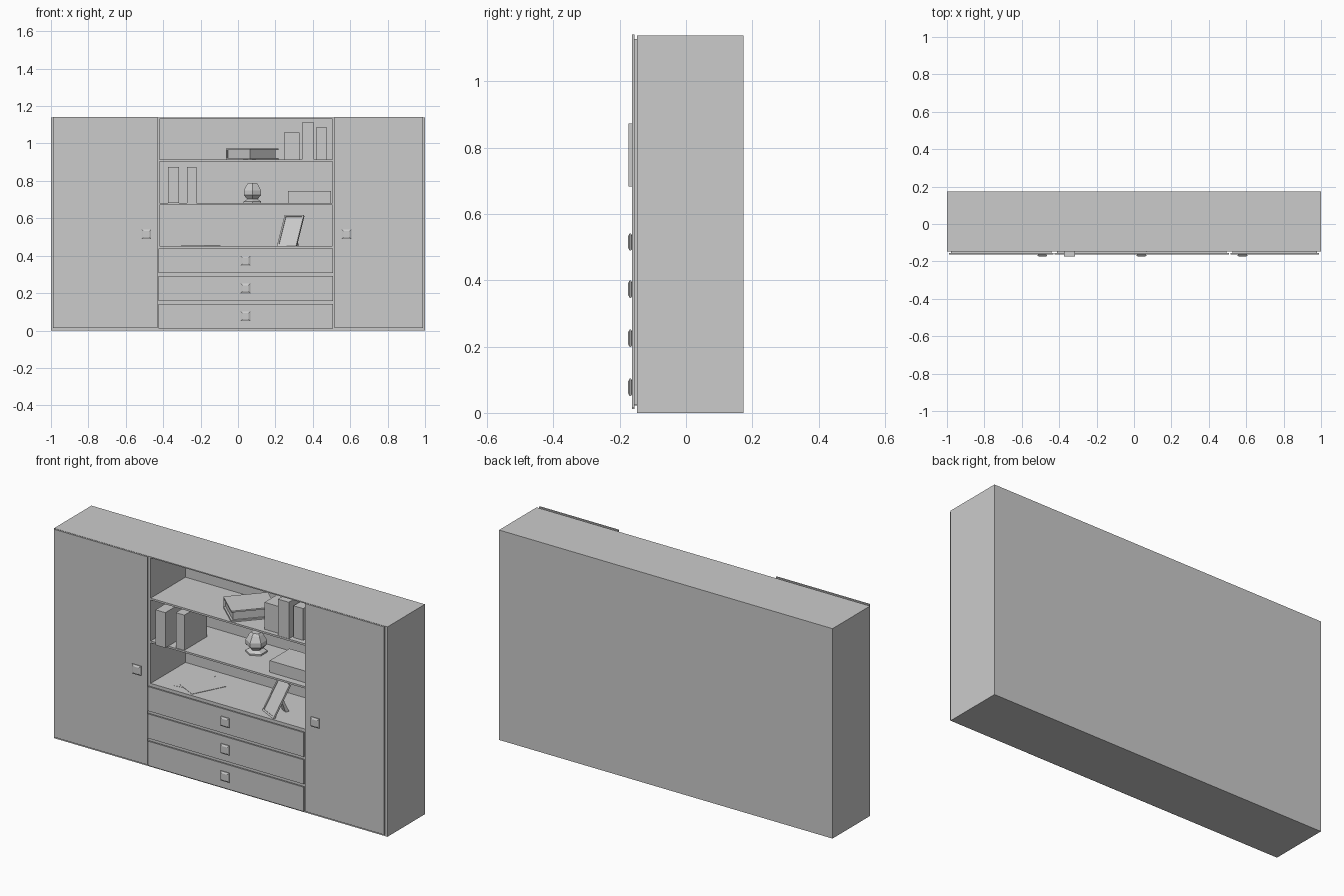
import bpy, bmesh, math
from mathutils import Matrix, Vector

if "Cube" in bpy.data.objects:
    bpy.data.objects.remove(bpy.data.objects["Cube"])


def finish(name, bm):
    bmesh.ops.recalc_face_normals(bm, faces=bm.faces)
    me = bpy.data.meshes.new(name)
    bm.to_mesh(me)
    bm.free()
    ob = bpy.data.objects.new(name, me)
    bpy.context.collection.objects.link(ob)
    return ob


def add_box(bm, x, y, z):
    """Axis-aligned box from (min, max) pairs."""
    size = [b - a for a, b in (x, y, z)]
    mid = [(a + b) / 2 for a, b in (x, y, z)]
    bmesh.ops.create_cube(bm, size=1, matrix=Matrix.Translation(mid) @ Matrix.Diagonal((*size, 1)))


def boxes(name, *parts):
    bm = bmesh.new()
    for p in parts:
        add_box(bm, *p)
    return finish(name, bm)


H = 1.138                      # cabinet height
F, B = -0.148, 0.173           # carcass front and back
L, R = -0.42, 0.505            # niche sides
D1, D0 = -0.163, -0.155        # front panel faces

# Carcass: side cupboards, back, thin top and the block behind the drawers
boxes("left_cupboard", ((-1, L), (F, B), (0, H)))
boxes("right_cupboard", ((R, 1), (F, B), (0, H)))
boxes("back_panel", ((L, R), (0.15, B), (0, H)))
boxes("top_panel", ((L, R), (F, 0.15), (H - 0.006, H)))
boxes("drawer_block", ((L, R), (F, 0.15), (0, 0.452)))
for i, z in enumerate((0.672, 0.904)):
    boxes(f"shelf_{i + 1}", ((L, R), (F, 0.15), (z, z + 0.01)))


def front_panel(name, x, z):
    """Thin front with a slightly smaller spacer behind it."""
    boxes(name, (x, (D1, D0), z),
          ((x[0] + 0.012, x[1] - 0.012), (D0, F), (z[0] + 0.012, z[1] - 0.014)))


def knob(name, x, z):
    """Square knob: chamfered plate with a raised centre."""
    bm = bmesh.new()
    prev = None
    for y, h in ((D1, 0.021), (D1 - 0.003, 0.026), (D1 - 0.007, 0.026), (D1 - 0.012, 0.017)):
        ring = [bm.verts.new((x + sx * h, y, z + sz * h))
                for sx, sz in ((-1, -1), (1, -1), (1, 1), (-1, 1))]
        if prev:
            for k in range(4):
                bm.faces.new((prev[k], prev[(k + 1) % 4], ring[(k + 1) % 4], ring[k]))
        else:
            bm.faces.new(ring)
        prev = ring
    bm.faces.new(prev)
    finish(name, bm)


# Doors and drawers
front_panel("left_door", (-0.99, -0.43), (0.014, 1.141))
front_panel("right_door", (0.515, 0.99), (0.014, 1.141))
knob("left_door_knob", -0.49, 0.515)
knob("right_door_knob", 0.58, 0.515)
for i, z in enumerate((0.011, 0.159, 0.307)):
    front_panel(f"drawer_{i + 1}", (-0.425, 0.507), (z, z + 0.132))
    knob(f"drawer_knob_{i + 1}", 0.04, z + 0.066)

# Upright books: x range, front, back, z range
for i, (x0, x1, y0, y1, z0, z1) in enumerate((
        (0.245, 0.33, -0.123, 0.06, 0.914, 1.06),
        (0.342, 0.407, -0.146, 0.05, 0.914, 1.112),
        (0.417, 0.475, -0.12, 0.06, 0.914, 1.086),
        (-0.374, -0.315, -0.173, 0.02, 0.682, 0.873),
        (-0.273, -0.222, -0.143, 0.05, 0.682, 0.873))):
    boxes(f"upright_book_{i + 1}", ((x0, x1), (y0, y1), (z0, z1)))

# Book lying square on the middle shelf
boxes("flat_book", ((0.267, 0.497), (-0.11, 0.06), (0.682, 0.745)))

# Turned book on the upper shelf: covers, recessed pages and spine
book = boxes("turned_book",
             ((0, 0.225), (0, 0.175), (0, 0.008)),
             ((0, 0.225), (0, 0.175), (0.052, 0.06)),
             ((0.01, 0.215), (0.01, 0.17), (0.008, 0.052)),
             ((0, 0.225), (0.167, 0.175), (0.008, 0.052)))
book.location = (0.065, -0.15, 0.914)
book.rotation_euler.z = math.radians(48)

# Six-sided vase
bm = bmesh.new()
prev = None
for r, z in ((0.054, 0), (0.054, 0.008), (0.032, 0.02), (0.053, 0.042),
             (0.053, 0.066), (0.036, 0.096), (0.026, 0.108)):
    ring = [bm.verts.new((0.077 + r * math.sin(k * math.pi / 3),
                          0.047 + r * math.cos(k * math.pi / 3), 0.682 + z)) for k in range(6)]
    if prev:
        for k in range(6):
            bm.faces.new((prev[k], prev[(k + 1) % 6], ring[(k + 1) % 6], ring[k]))
    else:
        bm.faces.new(ring)
    prev = ring
bm.faces.new(prev)
finish("vase", bm)

# Leaning picture frame: border bars, picture and rear strut
w, h, b = 0.115, 0.187, 0.009
frame = boxes("picture_frame",
              ((0, b), (0, 0.01), (0, h)), ((w - b, w), (0, 0.01), (0, h)),
              ((b, w - b), (0, 0.01), (0, b)), ((b, w - b), (0, 0.01), (h - b, h)),
              ((b, w - b), (0.004, 0.01), (b, h - b)))
turn = Matrix.Translation((0.208, -0.09, 0.453)) @ Matrix.Rotation(math.radians(-27), 4, 'Z')
frame.matrix_world = turn @ Matrix.Rotation(math.radians(-29), 4, 'X')
bm = bmesh.new()
sides = [[bm.verts.new(turn @ Vector((x, y, z))) for y, z in ((0.06, 0.09), (0.07, 0.09), (0.11, 0), (0.09, 0))]
         for x in (0.04, 0.075)]
for s in sides:
    bm.faces.new(s)
for k in range(4):
    bm.faces.new((sides[0][k], sides[0][(k + 1) % 4], sides[1][(k + 1) % 4], sides[1][k]))
finish("frame_strut", bm)

# Loose paper sheets
for i, (x, y, a) in enumerate(((-0.26, 0.0, 10), (-0.2, -0.02, -27))):
    sheet = boxes(f"paper_sheet_{i + 1}", ((-0.07, 0.07), (-0.095, 0.095), (0, 0.001 + 0.001 * i)))
    sheet.location = (x, y, 0.452)
    sheet.rotation_euler.z = math.radians(a)
